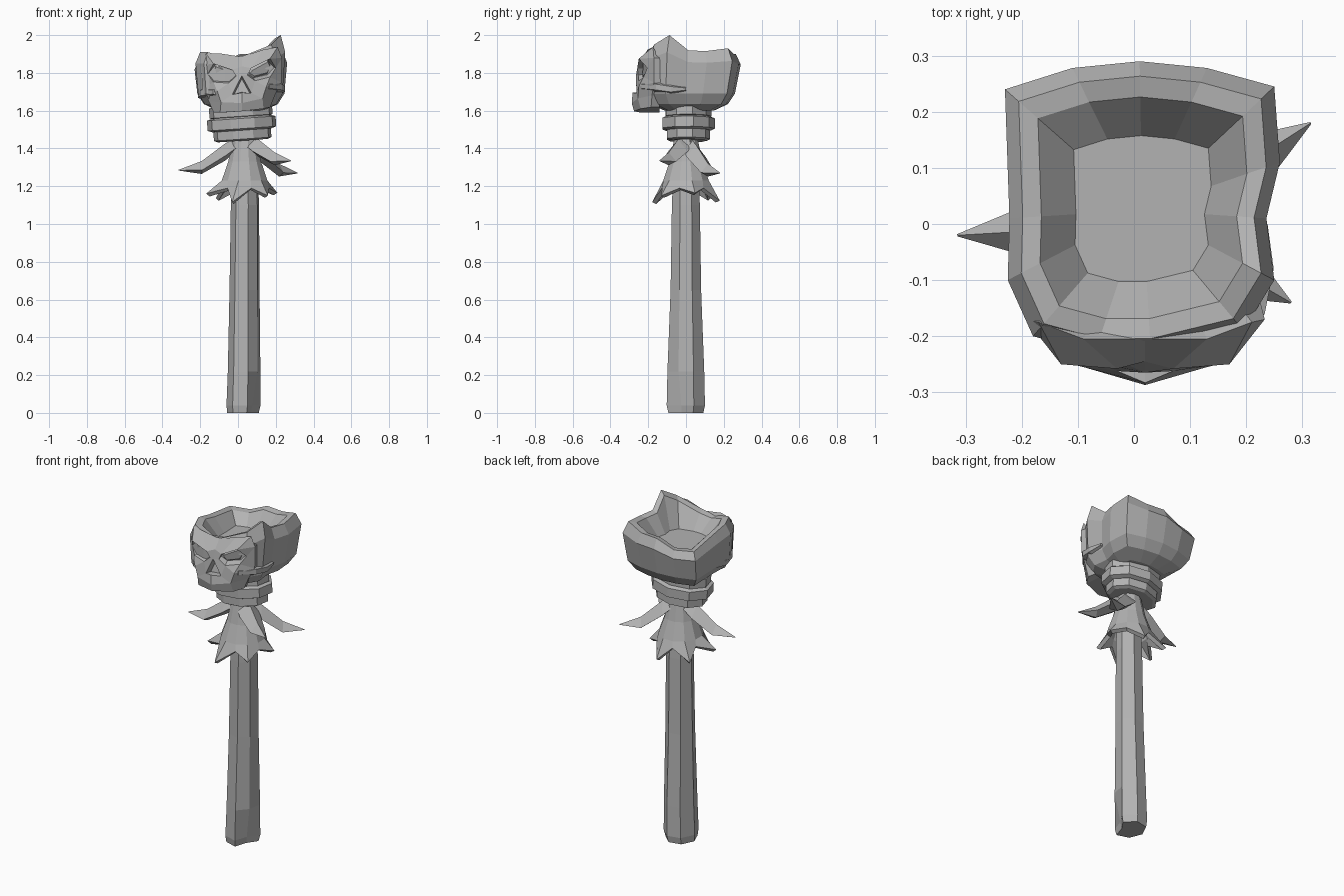
import bpy, bmesh, math
from mathutils import Vector, Matrix

cube = bpy.data.objects.get("Cube")
if cube:
    bpy.data.objects.remove(cube, do_unlink=True)

grey = bpy.data.materials.new("stone_grey")
grey.use_nodes = True
colour = (0.45, 0.45, 0.45, 1)
grey.diffuse_color = colour
grey.node_tree.nodes["Principled BSDF"].inputs["Base Color"].default_value = colour


def finish(name, bm):
    """Turn a bmesh into a flat shaded grey object."""
    bmesh.ops.recalc_face_normals(bm, faces=bm.faces)
    mesh = bpy.data.meshes.new(name)
    bm.to_mesh(mesh)
    bm.free()
    mesh.materials.append(grey)
    obj = bpy.data.objects.new(name, mesh)
    bpy.context.collection.objects.link(obj)
    return obj


def loft(name, rows, caps=True, matrix=None):
    """Skin closed rows of points, each with the same number of points."""
    bm = bmesh.new()
    loops = [[bm.verts.new(p) for p in row] for row in rows]
    n = len(rows[0])
    for low, high in zip(loops, loops[1:]):
        for i in range(n):
            j = (i + 1) % n
            bm.faces.new((low[i], low[j], high[j], high[i]))
    if caps:
        bm.faces.new(loops[0])
        bm.faces.new(loops[-1])
    if matrix:
        bmesh.ops.transform(bm, matrix=matrix, verts=bm.verts)
    return finish(name, bm)


def ring(n, cx, cy, rx, ry, z, turn=0.0):
    steps = [turn + math.tau * i / n for i in range(n)]
    return [Vector((cx + rx * math.cos(a), cy + ry * math.sin(a), z)) for a in steps]


# Shaft: rough seven sided pole with a split running up one side
rows = []
for z, cx, rx, ry, groove in [(0, 0.03, 0.087, 0.095, 0.5), (0.04, 0.033, 0.094, 0.104, 0.52),
                              (0.22, 0.036, 0.09, 0.1, 0.85), (0.65, 0.038, 0.083, 0.083, 0.88),
                              (1.1, 0.04, 0.078, 0.076, 0.9), (1.5, 0.04, 0.06, 0.06, 1)]:
    row = ring(7, cx, 0, rx, ry, z, math.radians(-28))
    middle = Vector((cx, 0, z))
    row[0] = middle + (row[0] - middle) * groove
    rows.append(row)
loft("shaft", rows)

# Ragged skirt: flared cone whose hem alternates between points and notches
rows = [ring(12, 0.035, 0, r, r, z, 0.26) for r, z in [(0.06, 1.47), (0.09, 1.33), (0.125, 1.23)]]
hem = ring(12, 0.02, 0, 0.195, 0.185, 1.14, 0.26)
for i, p in enumerate(hem):
    if i % 2:
        p.x, p.y, p.z = rows[-1][i].x * 1.05, rows[-1][i].y * 1.05, 1.19
    else:
        p.z += 0.025 * math.cos(i * 2)
rows.append(hem)
skirt = loft("ragged_skirt", rows, caps=False)
skirt.modifiers.new("thickness", "SOLIDIFY").thickness = 0.024

# Three long drooping leaves above the skirt
for name, tip in [("right_leaf", (-0.315, -0.02, 1.285)), ("left_back_leaf", (0.315, 0.18, 1.27)),
                  ("left_front_leaf", (0.28, -0.14, 1.335))]:
    root, tip = Vector((0.035, 0, 1.46)), Vector(tip)
    out = Vector((tip.x - root.x, tip.y, 0))
    side = out.normalized().cross(Vector((0, 0, 1)))
    rows = []
    for t, drop, wide, thick in [(0, 0.05, 0.05, 0.035), (0.3, 0.46, 0.06, 0.045),
                                 (0.65, 0.92, 0.045, 0.034), (1, 1, 0.002, 0.002)]:
        c = root + out * t
        c.z += (tip.z - root.z) * drop
        up = Vector((0, 0, thick))
        rows.append([c + side * wide - up * 0.4, c + up, c - side * wide - up * 0.4, c - up])
    loft(name, rows)

# Neck binding: three tilted bands around a core
tilt = Matrix.Translation((0.02, 0.01, 1.53)) @ Matrix.Rotation(math.radians(-4), 4, "Y")
loft("neck_core", [ring(8, 0.02, 0.01, 0.13, 0.1, z) for z in (1.45, 1.66)])
for name, z, rx, ry, h in [("lower_band", -0.055, 0.155, 0.118, 0.034),
                           ("middle_band", 0.002, 0.185, 0.143, 0.036),
                           ("upper_band", 0.066, 0.17, 0.124, 0.034)]:
    rows = [ring(9, 0, 0, rx * s, ry * s, z + h * k, 0.2)
            for s, k in [(0.86, -1), (1, -0.75), (1, 0.75), (0.86, 1)]]
    loft(name, rows, matrix=tilt)

# Cranium: open bowl; each column is x, y and the height of the broken rim
outline = [(-0.23, 0.24, 1.86), (-0.11, 0.278, 1.855), (0.01, 0.29, 1.9), (0.13, 0.278, 1.9),
           (0.25, 0.245, 1.93), (0.26, 0.11, 1.915), (0.236, 0.01, 1.92), (0.25, -0.1, 2.0),
           (0.195, -0.19, 1.95), (0.03, -0.23, 1.89), (-0.07, -0.23, 1.88), (-0.18, -0.2, 1.91),
           (-0.225, -0.1, 1.91), (-0.222, 0.01, 1.89)]
rows = []
# scale, middle in y, share of the rim height, fixed height
for s, mid, share, z in [(0.5, 0.015, 0, 1.6), (0.8, 0.01, 0, 1.635), (0.94, 0.01, 0, 1.69),
                         (1, 0.025, 0.65, 1.74), (0.9, 0.025, 1, 0), (0.76, 0.025, 0.9, 1.82),
                         (0.5, 0.025, 0, 1.8)]:
    rows.append([Vector((0.015 + (x - 0.015) * s, mid + (y - 0.025) * s, rim * share + z * (1 - share)))
                 for x, y, rim in outline])
loft("cranium", rows)

# Face: half of the points as offset from the middle, y, z; the rest is mirrored
half = {
    "crown": (0, -0.205, 1.885), "brow_mid": (0, -0.245, 1.835), "bridge": (0, -0.265, 1.785),
    "nose_base": (0, -0.283, 1.695), "lip": (0, -0.287, 1.64), "chin": (0, -0.275, 1.597),
    "crown_side": (0.11, -0.205, 1.912), "crown_end": (0.19, -0.175, 1.92),
    "brow_in": (0.05, -0.258, 1.82), "brow_out": (0.15, -0.25, 1.862), "temple": (0.213, -0.17, 1.86),
    "eye_in": (0.03, -0.252, 1.785), "eye_low": (0.07, -0.25, 1.752),
    "eye_out": (0.15, -0.225, 1.765), "eye_end": (0.18, -0.205, 1.81),
    "nostril": (0.05, -0.262, 1.69), "cheek": (0.13, -0.25, 1.715), "cheek_out": (0.21, -0.17, 1.73),
    "gum": (0.11, -0.255, 1.655), "jaw": (0.115, -0.24, 1.6),
    "hollow": (0.175, -0.18, 1.665), "jaw_out": (0.15, -0.185, 1.605)}
patches = ["crown crown_side brow_in brow_mid", "crown_side crown_end brow_out brow_in",
           "crown_end temple brow_out", "brow_mid brow_in eye_in bridge",
           "brow_out temple eye_end", "temple cheek_out eye_out eye_end",
           "brow_in brow_out eye_end eye_out eye_low eye_in", "bridge eye_in eye_low nostril",
           "eye_low eye_out cheek", "eye_low cheek gum nostril", "eye_out cheek_out cheek",
           "cheek cheek_out hollow gum", "nose_base nostril gum lip", "lip gum jaw chin",
           "gum hollow jaw_out jaw"]
bm = bmesh.new()
points = {}
for key, (dx, y, z) in half.items():
    for sign in (1, -1):
        if dx == 0 and sign < 0:
            points[key, sign] = points[key, 1]
        else:
            # the head leans up a little towards its left
            points[key, sign] = bm.verts.new((0.02 + sign * dx, y, z + sign * dx * 0.09))
sockets = []
for sign in (1, -1):
    for patch in patches:
        face = bm.faces.new([points[key, sign] for key in patch.split()][::-sign])
        if patch.startswith("brow_in brow_out"):
            sockets.append(face)
sockets.append(bm.faces.new([points["bridge", 1], points["nostril", -1],
                             points["nose_base", 1], points["nostril", 1]]))
bmesh.ops.recalc_face_normals(bm, faces=bm.faces)
if sockets[0].normal.y > 0:
    bmesh.ops.reverse_faces(bm, faces=bm.faces)
# Draw the border back into the cranium wall before sinking the sockets
border = [e for e in bm.edges if e.is_boundary]
grown = bmesh.ops.extrude_edge_only(bm, edges=border)["geom"]
for v in [g for g in grown if isinstance(g, bmesh.types.BMVert)]:
    dx = v.co.x - 0.02
    if v.co.z < 1.7:
        v.co.y = -0.14
    elif abs(dx) > 0.2:
        v.co.y = -0.11
    else:
        v.co.y += 0.018
        v.co.z -= 0.03
    v.co.x = 0.02 + dx * 0.93
# Sockets sink in, and the eyes bulge slightly inside them
for face in sockets:
    bmesh.ops.inset_individual(bm, faces=[face], thickness=0.01, depth=-0.035)
for face in sockets[:2]:
    bmesh.ops.inset_individual(bm, faces=[face], thickness=0.012, depth=0.012)
finish("face", bm)

# Cheekbones: tapered arches running back along the head
for name, sign in [("left_cheekbone", 1), ("right_cheekbone", -1)]:
    rows = []
    for dx, y, z, w, h in [(0.13, -0.235, 1.715, 0.02, 0.024), (0.195, -0.16, 1.712, 0.02, 0.034),
                           (0.213, -0.08, 1.7, 0.018, 0.032), (0.208, 0.0, 1.7, 0.012, 0.012)]:
        c = Vector((0.018 + sign * dx, y, z + sign * 0.015))
        rows.append([c + Vector((sign * a * w, 0, b * h))
                     for a, b in [(1, 0.4), (-1, 1), (-1, -1), (1, -0.5)]])
    loft(name, rows)
